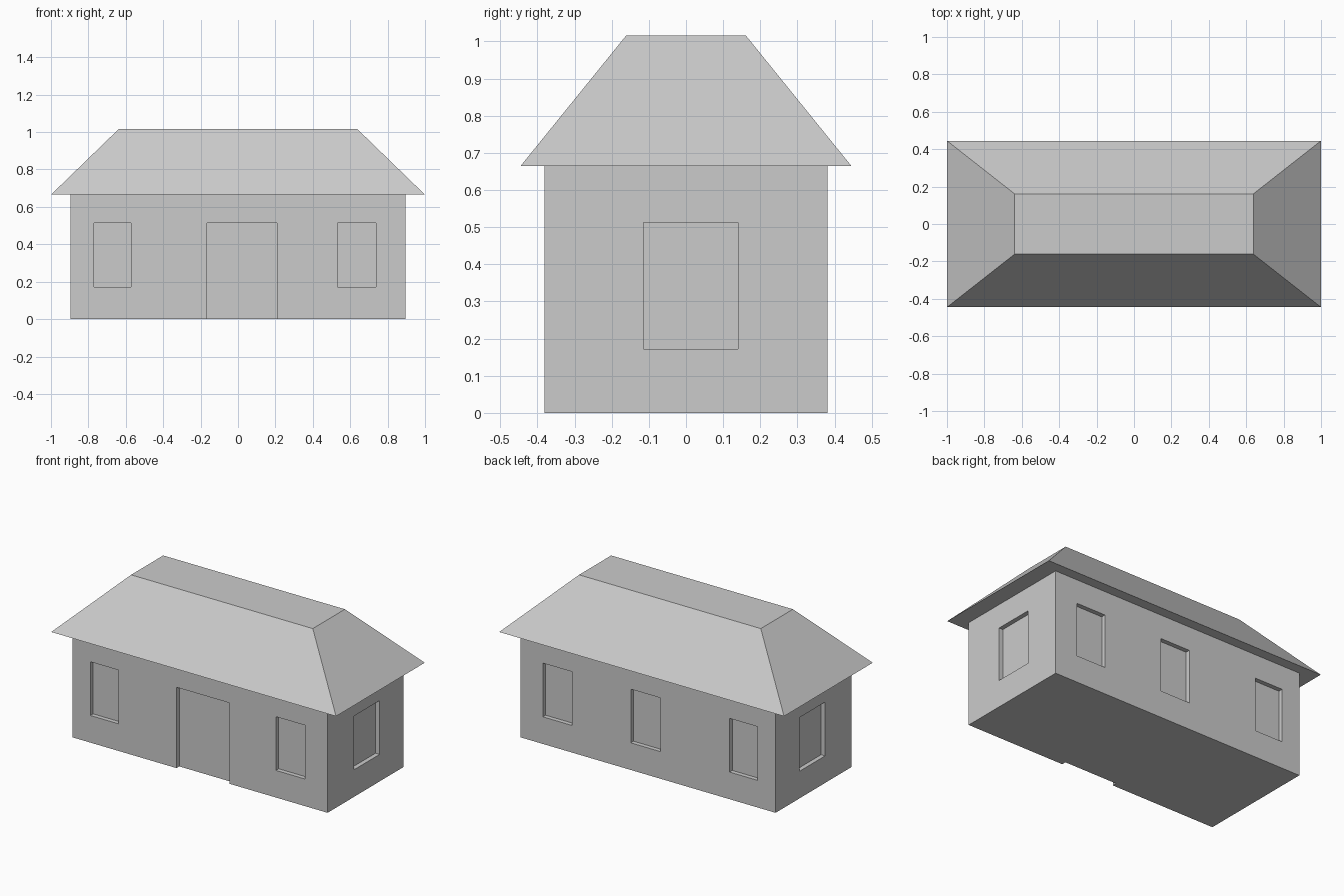
import bpy, bmesh

if "Cube" in bpy.data.objects:
    bpy.data.objects.remove(bpy.data.objects["Cube"])

EAVE, DEPTH = 0.665, 0.028
HX, HY = 0.896, 0.381


def frustum(name, lower, upper):
    """Solid between two centred rectangles, each (x0, x1, y0, y1, z)."""
    bm = bmesh.new()
    rings = []
    for x0, x1, y0, y1, z in (lower, upper):
        rings.append([bm.verts.new((x, y, z)) for x, y in
                      ((x0, y0), (x1, y0), (x1, y1), (x0, y1))])
    a, b = rings
    bm.faces.new(a[::-1])
    bm.faces.new(b)
    for i in range(4):
        j = (i + 1) % 4
        bm.faces.new((a[i], a[j], b[j], b[i]))
    mesh = bpy.data.meshes.new(name)
    bm.to_mesh(mesh)
    bm.free()
    ob = bpy.data.objects.new(name, mesh)
    bpy.context.collection.objects.link(ob)
    return ob


def recess(name, x0, x1, y0, y1, z0=0.172, z1=0.513):
    """Cut a shallow box-shaped opening into the walls."""
    cutter = frustum(name + "_cutter", (x0, x1, y0, y1, z0), (x0, x1, y0, y1, z1))
    cutter.hide_render = True
    cutter.hide_viewport = True
    mod = walls.modifiers.new(name, "BOOLEAN")
    mod.operation = "DIFFERENCE"
    mod.solver = "EXACT"
    mod.object = cutter


# Walls
walls = frustum("walls", (-HX, HX, -HY, HY, 0), (-HX, HX, -HY, HY, EAVE))

# Front door and windows
front = (-HY - 0.1, -HY + DEPTH)
recess("front_door", -0.165, 0.208, *front, z0=-0.1)
recess("front_window_left", -0.77, -0.572, *front)
recess("front_window_right", 0.533, 0.738, *front)

# Back windows
back = (HY - DEPTH, HY + 0.1)
for i, (x0, x1) in enumerate(((-0.77, -0.572), (-0.087, 0.121), (0.533, 0.738))):
    recess(f"back_window_{i + 1}", x0, x1, *back)

# End windows
recess("right_window", HX - DEPTH, HX + 0.1, -0.115, 0.14)
recess("left_window", -HX - 0.1, -HX + DEPTH, -0.115, 0.14)

# Hipped roof with flat top and overhanging eaves
frustum("roof", (-1, 1, -0.445, 0.445, EAVE), (-0.638, 0.638, -0.161, 0.161, 1.016))
